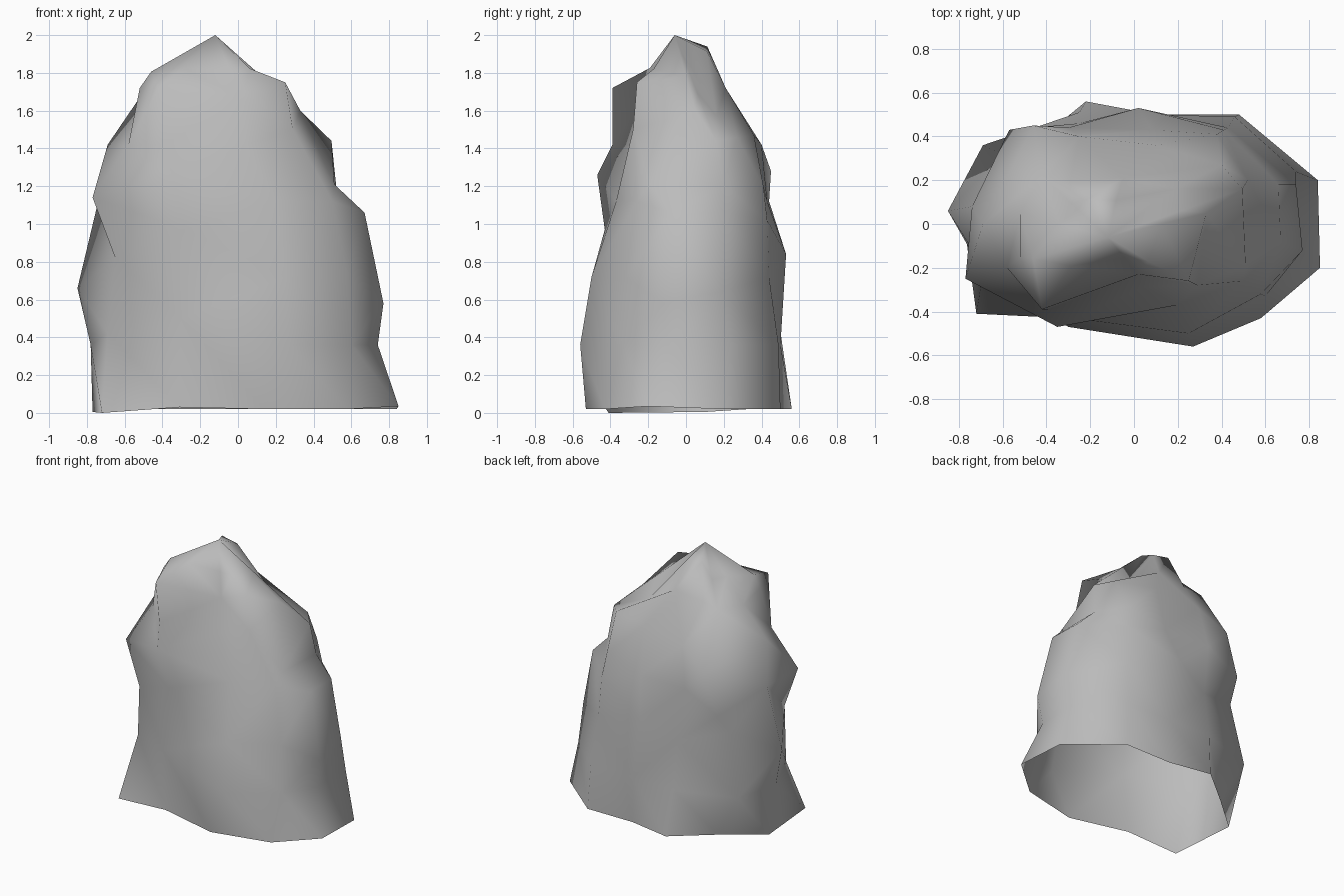
import bpy
import bmesh
from mathutils import Vector

cube = bpy.data.objects.get("Cube")
if cube:
    bpy.data.objects.remove(cube, do_unlink=True)

# Plain stone colour
stone = bpy.data.materials.new("grey stone")
stone.use_nodes = True
colour = (0.5, 0.5, 0.5, 1)
stone.diffuse_color = colour
stone.node_tree.nodes["Principled BSDF"].inputs["Base Color"].default_value = colour

# Cross-sections from the ground up, each going from the left side
# round by the front, the right side and the back
SECTIONS = {
    # foot
    .02: [(.85, -.2), (.58, -.43), (.14, -.53), (-.31, -.43), (-.72, -.41), (-.77, .1),
          (-.5, .33), (-.22, .56), (.1, .5), (.48, .5), (.84, .2)],
    # swelling above the foot
    .36: [(.74, -.1), (.6, -.33), (.27, -.56), (-.3, -.47), (-.69, -.22), (-.78, .03),
          (-.69, .36), (-.25, .51), (.1, .5), (.46, .49), (.74, .24)],
    # waist
    .72: [(.77, -.12), (.58, -.32), (.25, -.5), (-.28, -.43), (-.65, -.26), (-.85, .06),
          (-.6, .32), (-.25, .46), (.02, .53), (.43, .44), (.74, .18)],
    # chest
    1.12: [(.67, -.08), (.5, -.26), (.2, -.37), (-.35, -.47), (-.77, -.25), (-.74, .08),
           (-.57, .43), (-.3, .44), (.08, .43), (.41, .43), (.66, .18)],
    # shoulder
    1.42: [(.51, -.19), (.29, -.28), (.04, -.29), (-.39, -.39), (-.58, -.2), (-.69, 0),
           (-.46, .45), (-.25, .4), (.1, .36), (.38, .41), (.52, .2)],
    # brow
    1.72: [(.33, .05), (.25, -.26), (.02, -.23), (-.42, -.39), (-.52, -.15), (-.52, .05),
           (-.42, .22), (-.29, .2), (-.05, .21), (.4, .27), (.495, .16)],
}
PEAK = Vector((-.12, -.06, 2))

# Raised and lowered corners: (section, side) -> height change
LIFTS = {
    (0, 0): .015, (0, 3): .01, (0, 5): -.015, (0, 4): -.02, (1, 3): .14, (1, 4): .06,
    (2, 0): -.14, (2, 3): .25, (2, 4): .1, (2, 5): -.06, (2, 6): .1, (2, 8): .12,
    (2, 10): -.08,
    (3, 0): -.06, (3, 3): .14, (3, 4): .02, (3, 6): -.14, (3, 9): -.1, (3, 10): -.06,
    (4, 0): -.21, (4, 1): .08, (4, 6): -.14, (4, 8): .05, (4, 9): -.22, (4, 10): -.22,
    (5, 0): -.12, (5, 1): .03, (5, 2): -.06, (5, 5): -.05, (5, 6): -.05, (5, 7): -.03,
    (5, 9): -.26, (5, 10): -.28,
}
# Offsets of the small knobs and hollows round the peak: side -> offset
KNOBS = {1: (-.02, 0, -.04), 3: (0, .05, -.02), 4: (-.12, -.05, -.04), 7: (0, .03, .11),
         8: (0, .02, .07), 9: (.03, .04, -.13)}

# Rock shell, open underneath
bm = bmesh.new()
rings = []
for level, (height, outline) in enumerate(SECTIONS.items()):
    rings.append([bm.verts.new((x, y, height + LIFTS.get((level, side), 0)))
                  for side, (x, y) in enumerate(outline)])

# Crown ring, part of the way from the brow to the peak
rings.append([bm.verts.new(v.co.lerp(PEAK, .45) + Vector(KNOBS.get(side, (0, 0, 0))))
              for side, v in enumerate(rings[-1])])

sides = len(rings[0])
for lower, upper in zip(rings, rings[1:]):
    for i in range(sides):
        j = (i + 1) % sides
        # Clockwise outline, wound so that the faces point outward
        bm.faces.new((lower[j], lower[i], upper[i], upper[j]))
peak = bm.verts.new(PEAK)
for i in range(sides):
    bm.faces.new((rings[-1][(i + 1) % sides], rings[-1][i], peak))

# Split the quads into smooth-shaded triangles
bmesh.ops.triangulate(bm, faces=bm.faces[:])
for face in bm.faces:
    face.smooth = True
mesh = bpy.data.meshes.new("rock")
bm.to_mesh(mesh)
bm.free()
mesh.materials.append(stone)
rock = bpy.data.objects.new("rock", mesh)
bpy.context.collection.objects.link(rock)
